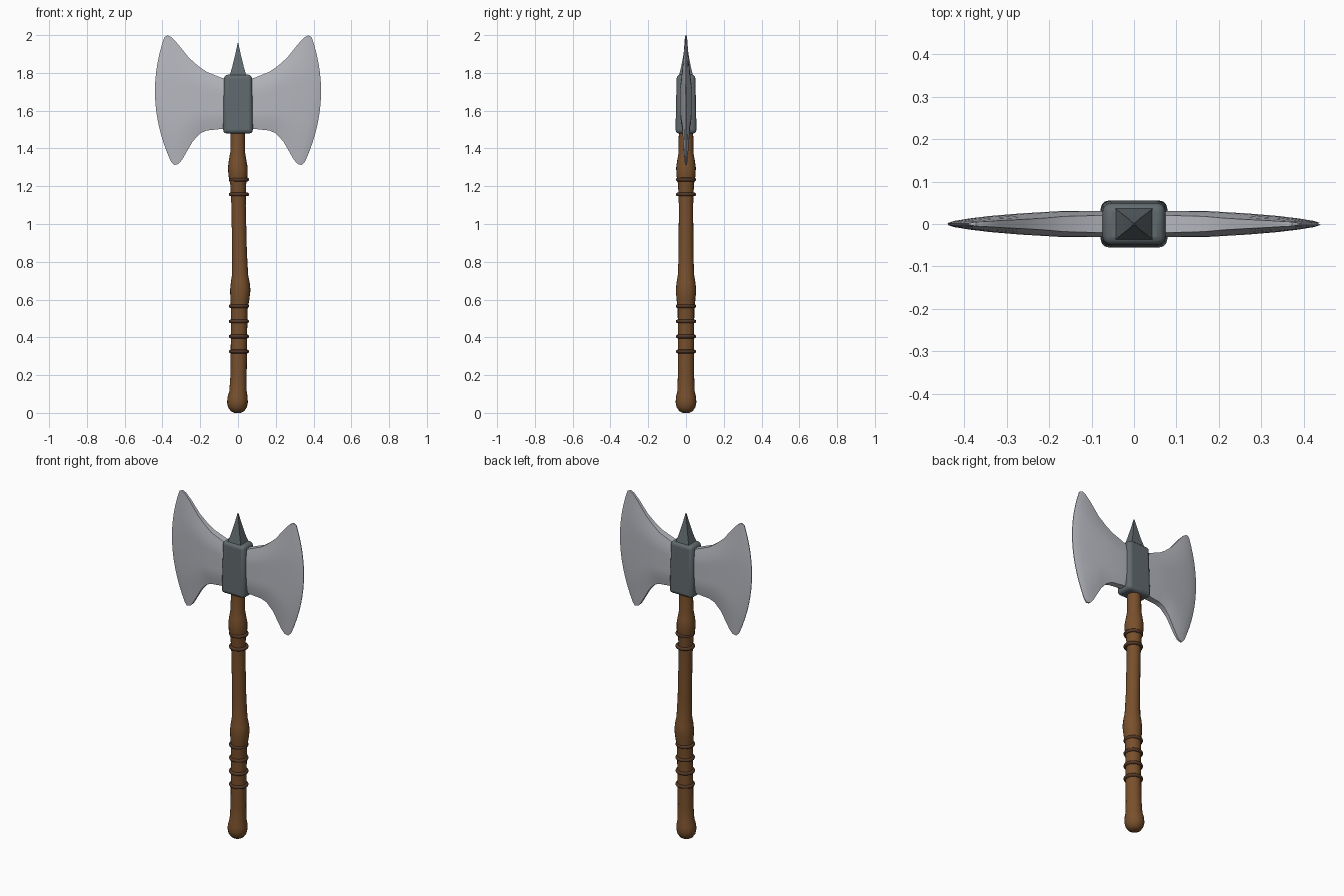
import bpy, bmesh, math
from mathutils import Vector

cube = bpy.data.objects.get("Cube")
if cube:
    bpy.data.objects.remove(cube, do_unlink=True)


def material(name, rgb):
    m = bpy.data.materials.new(name)
    m.use_nodes = True
    m.diffuse_color = (*rgb, 1)
    m.node_tree.nodes["Principled BSDF"].inputs["Base Color"].default_value = (*rgb, 1)
    return m


steel = material("pale steel", (0.47, 0.48, 0.52))
iron = material("dark iron", (0.12, 0.145, 0.155))
wood = material("brown wood", (0.19, 0.08, 0.025))
cord = material("dark leather", (0.09, 0.04, 0.02))


def finish(bm, name, mat, angle=40):
    bmesh.ops.recalc_face_normals(bm, faces=bm.faces)
    mesh = bpy.data.meshes.new(name)
    bm.to_mesh(mesh)
    bm.free()
    obj = bpy.data.objects.new(name, mesh)
    bpy.context.collection.objects.link(obj)
    mesh.materials.append(mat)
    bpy.ops.object.select_all(action="DESELECT")
    obj.select_set(True)
    bpy.context.view_layer.objects.active = obj
    bpy.ops.object.shade_smooth_by_angle(angle=math.radians(angle))
    return obj


def loft(bm, rings):
    """Skin closed rings of points and cap both ends."""
    rows = [[bm.verts.new(p) for p in ring] for ring in rings]
    n = len(rows[0])
    for a, b in zip(rows, rows[1:]):
        for i in range(n):
            j = (i + 1) % n
            bm.faces.new((a[i], a[j], b[j], b[i]))
    bm.faces.new(rows[0])
    bm.faces.new(rows[-1])


def circle(x, z, r, sides):
    return [(x + r * math.cos(math.tau * i / sides), r * math.sin(math.tau * i / sides), z)
            for i in range(sides)]


# Turned wooden handle: (height, radius, sideways drift)
profile = [(0, .018, -.003), (.01, .036, -.003), (.03, .05, -.003), (.055, .055, -.003),
           (.085, .053, -.002), (.115, .046, 0), (.2, .043, .003), (.4, .043, .005),
           (.55, .044, .007), (.6, .05, .01), (.65, .054, .012), (.69, .05, .012),
           (.73, .043, .011), (.85, .039, .008), (1.1, .038, .003), (1.21, .042, .001),
           (1.26, .051, 0), (1.3, .052, -.001), (1.34, .046, -.002), (1.38, .039, -.002),
           (1.52, .038, 0)]
bm = bmesh.new()
loft(bm, [circle(x, z, r, 20) for z, r, x in profile])
finish(bm, "handle", wood)

# Leather rings around the grip and neck
for k, z in enumerate((.325, .405, .485, .565, 1.157, 1.235)):
    bpy.ops.mesh.primitive_torus_add(major_segments=24, minor_segments=8, major_radius=.044,
                                     minor_radius=.01, location=(.005, 0, z))
    ring = bpy.context.object
    ring.name = f"grip_ring_{k + 1}"
    ring.data.materials.append(cord)
    bpy.ops.object.shade_smooth_by_angle(angle=math.radians(60))

# Head block with rounded corners
bm = bmesh.new()
bmesh.ops.create_cube(bm, size=1)
for v in bm.verts:
    v.co = Vector((v.co.x * .158, v.co.y * .112, 1.635 + v.co.z * .312))
    if v.co.z > 1.7:
        v.co.x *= .93
        v.co.y *= .88
block = finish(bm, "head_block", iron)
bevel = block.modifiers.new("rounded", "BEVEL")
bevel.width = .02
bevel.segments = 3

# Four-sided spike
bm = bmesh.new()
loft(bm, [[(sx * w, sy * d, z) for sx, sy in ((-1, -1), (1, -1), (1, 1), (-1, 1))]
          for z, w, d in ((1.76, .052, .042), (1.79, .043, .036), (1.83, .031, .026),
                          (1.9, .014, .013), (1.958, .002, .002))])
finish(bm, "top_spike", iron, 25)

# Blade stations: bottom x, z; top x, z; outward bow; middle and rim half thickness
stations = [(0, 1.51, 0, 1.75, 0, .031, .02), (.09, 1.503, .09, 1.775, 0, .031, .02),
            (.165, 1.495, .165, 1.805, 0, .031, .018), (.2, 1.48, .21, 1.836, .01, .028, .014),
            (.24, 1.437, .26, 1.88, .015, .025, .011), (.296, 1.34, .32, 1.955, .03, .019, .008),
            (.315, 1.318, .35, 1.987, .055, .013, .006), (.337, 1.312, .372, 1.998, .07, .007, .005),
            (.355, 1.33, .39, 1.99, .066, .002, .002)]
STEPS = 14


def blade_ring(x0, z0, x1, z1, bow, mid, rim, side):
    front = []
    for i in range(STEPS + 1):
        t = i / STEPS
        arch = 4 * t * (1 - t)
        x = x0 + (x1 - x0) * t + bow * arch
        half = rim + (mid - rim) * min(1, arch * 1.3)
        front.append((side * x, -half, z0 + (z1 - z0) * t))
    return front + [(x, -y, z) for x, y, z in reversed(front)]


for name, side in (("left_blade", 1), ("right_blade", -1)):
    bm = bmesh.new()
    loft(bm, [blade_ring(*s, side) for s in stations])
    finish(bm, name, steel, 50)
